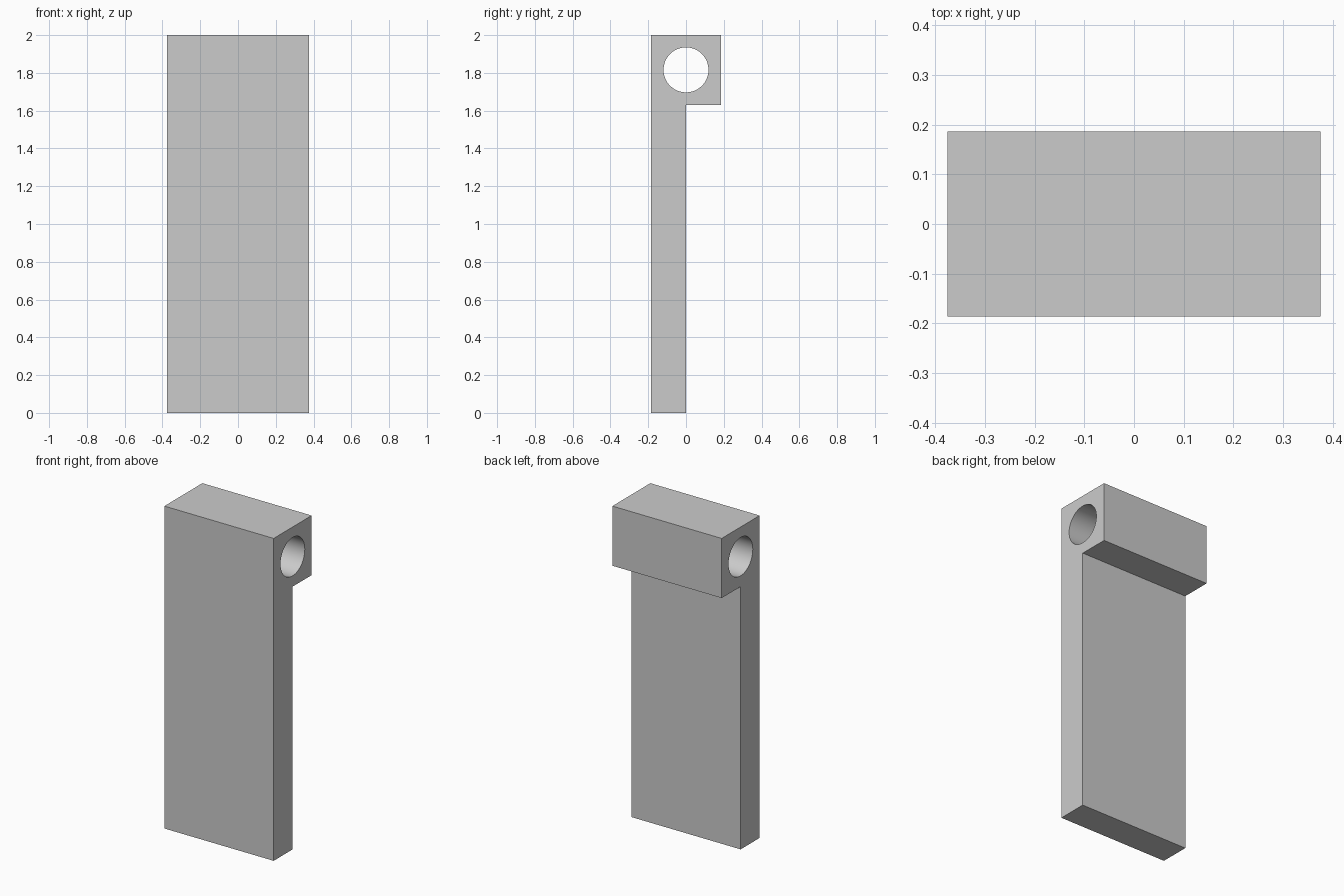
import bpy, bmesh, math
from mathutils import Vector

cube = bpy.data.objects.get("Cube")
if cube:
    bpy.data.objects.remove(cube, do_unlink=True)

HALF_W, HALF_D, HEIGHT = 0.375, 0.186, 2.0
HEAD_BOTTOM, HOLE_Z, HOLE_R = 1.63, 1.816, 0.119

# Plain grey
grey = bpy.data.materials.new("plain grey")
grey.use_nodes = True
colour = (0.6, 0.6, 0.6, 1)
grey.diffuse_color = colour
grey.node_tree.nodes["Principled BSDF"].inputs["Base Color"].default_value = colour

# Flat plate with a square head: side profile extruded across the width
profile = [(-HALF_D, 0), (0, 0), (0, HEAD_BOTTOM), (HALF_D, HEAD_BOTTOM),
           (HALF_D, HEIGHT), (-HALF_D, HEIGHT)]
bm = bmesh.new()
face = bm.faces.new([bm.verts.new((-HALF_W, y, z)) for y, z in profile])
ext = bmesh.ops.extrude_face_region(bm, geom=[face])
bmesh.ops.translate(bm, vec=Vector((2 * HALF_W, 0, 0)),
                    verts=[v for v in ext["geom"] if isinstance(v, bmesh.types.BMVert)])
bmesh.ops.recalc_face_normals(bm, faces=bm.faces)
mesh = bpy.data.meshes.new("hinge_plate")
bm.to_mesh(mesh)
bm.free()
plate = bpy.data.objects.new("hinge_plate", mesh)
bpy.context.collection.objects.link(plate)
mesh.materials.append(grey)

# Round pin hole through the head
bpy.ops.mesh.primitive_cylinder_add(vertices=64, radius=HOLE_R, depth=4 * HALF_W,
                                    location=(0, 0, HOLE_Z),
                                    rotation=(0, math.pi / 2, 0))
cutter = bpy.context.object
cutter.name = "pin_hole_cutter"
cutter.hide_render = True
cutter.data.materials.append(grey)

cut = plate.modifiers.new("pin_hole", "BOOLEAN")
cut.operation = "DIFFERENCE"
cut.solver = "EXACT"
cut.object = cutter

bpy.ops.object.select_all(action="DESELECT")
plate.select_set(True)
bpy.context.view_layer.objects.active = plate
bpy.ops.object.modifier_apply(modifier=cut.name)
bpy.data.objects.remove(cutter, do_unlink=True)
bpy.ops.object.shade_smooth_by_angle(angle=math.radians(30))
